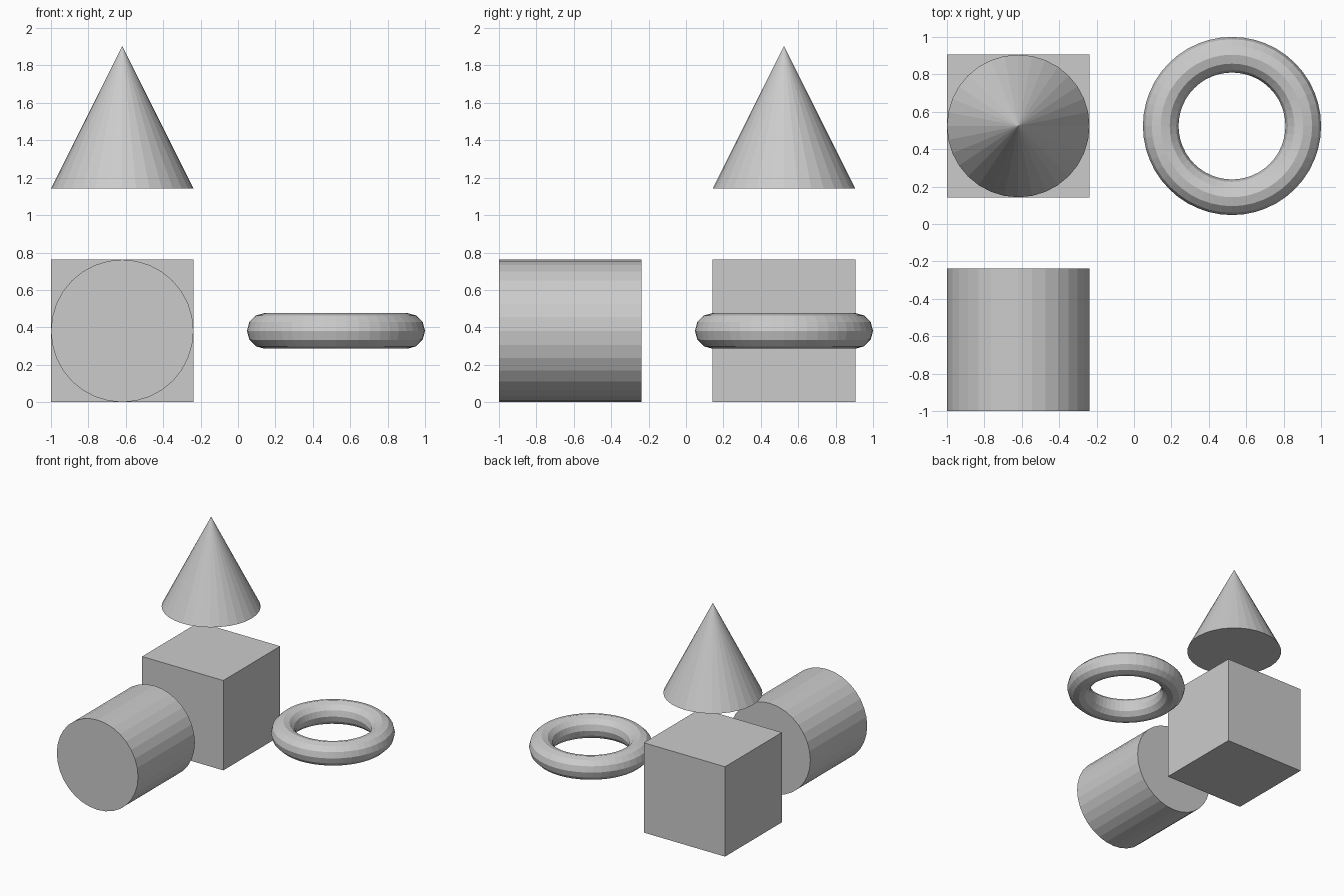
import bpy
import math

if "Cube" in bpy.data.objects:
    bpy.data.objects.remove(bpy.data.objects["Cube"])

U = 0.381          # half the width of one solid
L, R = -1 + U, -1 + 4 * U   # the two rows of the layout


def name_it(name):
    bpy.context.object.name = name


# cube
bpy.ops.mesh.primitive_cube_add(size=2 * U, location=(L, R, U))
name_it("cube")

# cone floating above the cube
bpy.ops.mesh.primitive_cone_add(vertices=32, radius1=U, radius2=0, depth=2 * U,
                                location=(L, R, 4 * U))
name_it("cone")

# cylinder lying along y, in front of the cube
bpy.ops.mesh.primitive_cylinder_add(vertices=32, radius=U, depth=2 * U,
                                    location=(L, L, U),
                                    rotation=(math.pi / 2, 0, 0))
name_it("cylinder")

# flat ring to the right of the cube
bpy.ops.mesh.primitive_torus_add(major_segments=48, minor_segments=12,
                                 major_radius=U, minor_radius=U / 4,
                                 location=(R, R, U))
name_it("ring")
